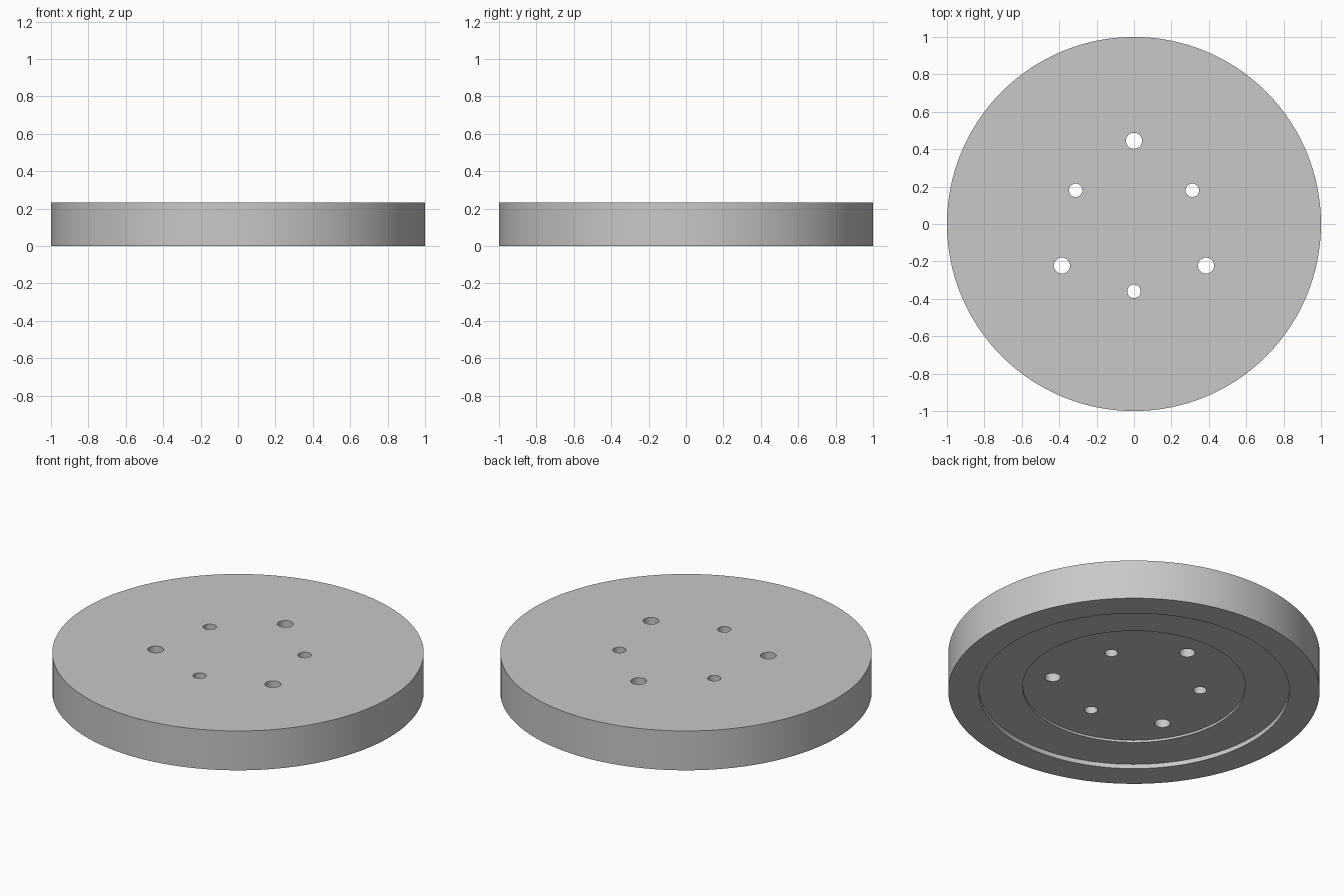
import bpy
from math import radians, cos, sin

if "Cube" in bpy.data.objects:
    bpy.data.objects.remove(bpy.data.objects["Cube"], do_unlink=True)

HEIGHT = 0.234


def make_material(name, value):
    mat = bpy.data.materials.new(name)
    mat.use_nodes = True
    color = (value, value, value, 1)
    mat.diffuse_color = color
    mat.node_tree.nodes["Principled BSDF"].inputs["Base Color"].default_value = color
    return mat


def cylinder(name, radius, bottom, top, x=0, y=0, sides=128):
    bpy.ops.mesh.primitive_cylinder_add(
        vertices=sides, radius=radius, depth=top - bottom,
        location=(x, y, (bottom + top) / 2))
    obj = bpy.context.object
    obj.name = name
    obj.data.materials.append(grey)
    return obj


def cut(body, cutter):
    mod = body.modifiers.new("cut", "BOOLEAN")
    mod.operation = "DIFFERENCE"
    mod.solver = "EXACT"
    mod.object = cutter
    bpy.context.view_layer.objects.active = body
    bpy.ops.object.modifier_apply(modifier=mod.name)
    bpy.data.objects.remove(cutter, do_unlink=True)


grey = make_material("light grey", 0.58)

# Round plate
plate = cylinder("round_plate", 1, 0, HEIGHT)

# Stepped recess in the underside
for radius, depth in ((0.836, 0.027), (0.6, 0.04)):
    cut(plate, cylinder("recess_cutter", radius, -0.1, depth))

# Two alternating rings of three through holes
for ring, radius, start in ((0.445, 0.043, 90), (0.36, 0.036, 30)):
    for i in range(3):
        a = radians(start + 120 * i)
        cut(plate, cylinder("hole_cutter", radius, -0.1, HEIGHT + 0.1,
                            ring * cos(a), ring * sin(a), 32))

# Smooth walls with crisp rims
bpy.ops.object.select_all(action="DESELECT")
plate.select_set(True)
bpy.context.view_layer.objects.active = plate
bpy.ops.object.shade_smooth_by_angle(angle=radians(30))
